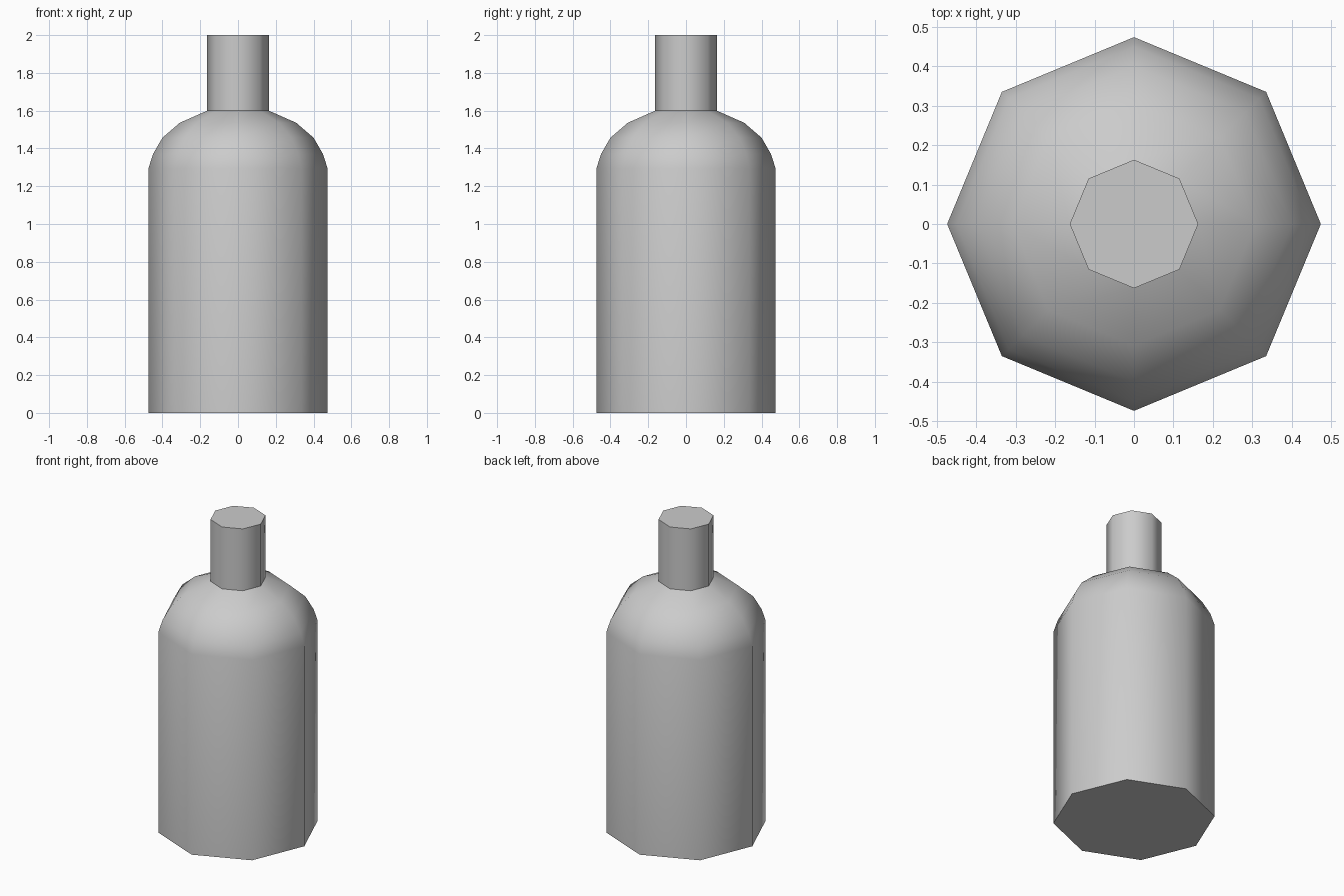
import bpy, bmesh
from math import cos, sin, tau, radians

if "Cube" in bpy.data.objects:
    bpy.data.objects.remove(bpy.data.objects["Cube"])

SIDES = 8


def lathe(name, profile):
    """Revolve (radius, height) points into a closed low-poly solid."""
    bm = bmesh.new()
    rings = [[bm.verts.new((r * cos(tau * i / SIDES), r * sin(tau * i / SIDES), z))
              for i in range(SIDES)] for r, z in profile]
    for low, high in zip(rings, rings[1:]):
        for i in range(SIDES):
            j = (i + 1) % SIDES
            bm.faces.new((low[i], low[j], high[j], high[i]))
    bm.faces.new(rings[0][::-1])
    bm.faces.new(rings[-1])
    mesh = bpy.data.meshes.new(name)
    bm.to_mesh(mesh)
    bm.free()
    obj = bpy.data.objects.new(name, mesh)
    bpy.context.collection.objects.link(obj)
    bpy.ops.object.select_all(action='DESELECT')
    obj.select_set(True)
    bpy.context.view_layer.objects.active = obj
    bpy.ops.object.shade_smooth_by_angle(angle=radians(55))
    return obj


# Bottle: straight body, rounded shoulder, straight neck
lathe("bottle", [(0.474, 0), (0.474, 1.295), (0.45, 1.37), (0.40, 1.457),
                 (0.308, 1.536), (0.163, 1.6), (0.163, 2.0)])
